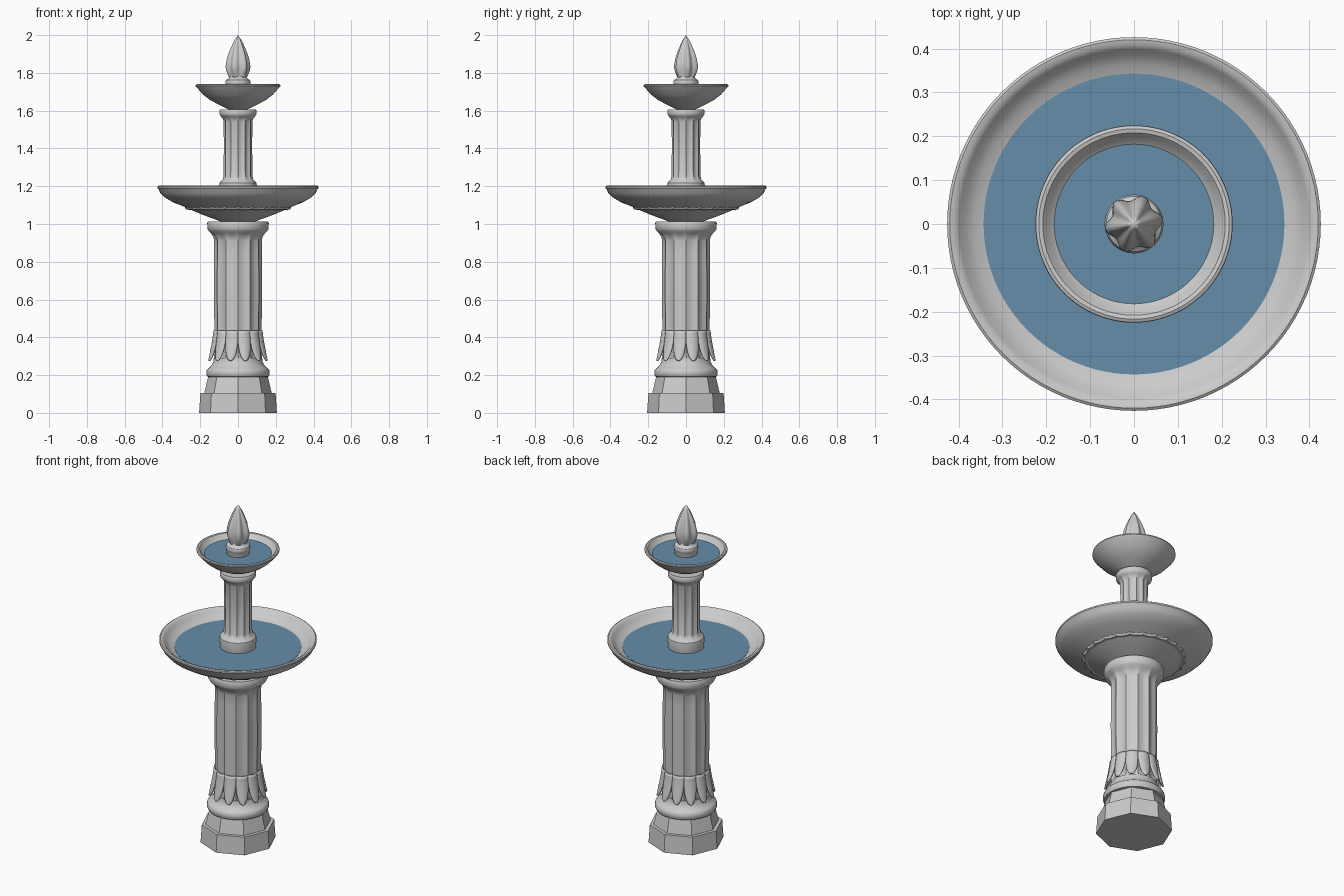
import bpy, bmesh
from math import sin, cos, pi, radians, sqrt


def finish(name, bm, angle=35, color=None):
    bmesh.ops.remove_doubles(bm, verts=bm.verts, dist=1e-5)
    bmesh.ops.recalc_face_normals(bm, faces=bm.faces)
    me = bpy.data.meshes.new(name)
    bm.to_mesh(me)
    bm.free()
    ob = bpy.data.objects.new(name, me)
    bpy.context.collection.objects.link(ob)
    if color:
        mat = bpy.data.materials.new(name)
        mat.diffuse_color = color
        me.materials.append(mat)
    bpy.ops.object.select_all(action='DESELECT')
    ob.select_set(True)
    bpy.context.view_layer.objects.active = ob
    bpy.ops.object.shade_smooth_by_angle(angle=radians(angle))
    return ob


def lathe(name, prof, segs=96, shape=None, angle=35, color=None):
    """Revolve (radius, z, weight) points; shape(theta) gives a weighted radial offset."""
    bm = bmesh.new()
    rings = []
    for p in prof:
        r, z = p[:2]
        w = p[2] if len(p) > 2 else 0
        ring = []
        for i in range(segs):
            t = 2 * pi * i / segs
            rr = max(0, r + (w * shape(t) if shape else 0))
            ring.append(bm.verts.new((rr * cos(t), rr * sin(t), z)))
        rings.append(ring)
    for a, b in zip(rings, rings[1:]):
        for i in range(segs):
            j = (i + 1) % segs
            bm.faces.new((a[i], a[j], b[j], b[i]))
    for ring, p in ((rings[0], prof[0]), (rings[-1], prof[-1])):
        if p[0] > 0:
            bm.faces.new(ring)
    return finish(name, bm, angle, color)


def flutes(n, depth):
    return lambda t: -depth * abs(sin(n * t / 2))


WATER = (0.13, 0.27, 0.40, 1)

# octagonal stepped plinth
lathe("plinth_lower", [(0.206, 0), (0.199, 0.105)], 8, angle=20)
lathe("plinth_upper", [(0.18, 0.10), (0.157, 0.195)], 8, angle=20)

# moulded foot of the main column
lathe("column_foot", [(0.15, 0.19), (0.162, 0.192), (0.167, 0.202), (0.168, 0.215),
                      (0.165, 0.228), (0.158, 0.236), (0.148, 0.243), (0.138, 0.255),
                      (0.131, 0.27), (0.128, 0.29)])

# main fluted shaft with flared capital
lathe("main_column", [(0.126, 0.27, 1), (0.125, 0.45, 1), (0.128, 0.65, 1), (0.126, 0.85, 1),
                      (0.126, 0.91, 1), (0.13, 0.932, 0.7), (0.142, 0.95, 0.3),
                      (0.155, 0.963), (0.162, 0.975), (0.163, 1.005), (0.159, 1.014)],
      144, flutes(12, 0.010))

# collar of hanging leaves
bm = bmesh.new()
NU, NT, COUNT = 8, 16, 12
for k in range(COUNT):
    mid = 2 * pi * (k + 0.5) / COUNT
    rows = []
    for j in range(NT + 1):
        t = sin(pi / 2 * j / NT)
        half = pi / COUNT * sqrt(max(0, 1 - t ** 2.5))
        row = []
        for i in range(NU + 1):
            u = 2 * i / NU - 1
            r = 0.122 + 0.029 * t ** 1.3 + 0.007 * (1 - u * u)
            a = mid + u * half
            row.append(bm.verts.new((r * cos(a), r * sin(a), 0.435 - 0.157 * t)))
        rows.append(row)
    for a, b in zip(rows, rows[1:]):
        for i in range(NU):
            bm.faces.new((a[i], b[i], b[i + 1], a[i + 1]))
leaves = finish("leaf_collar", bm, 40)
mod = leaves.modifiers.new("thickness", 'SOLIDIFY')
mod.thickness = 0.008
mod.offset = 0

# large bowl, outside up over the rim and down inside
lathe("large_bowl", [(0, 1.012), (0.095, 1.014), (0.12, 1.024), (0.19, 1.05), (0.25, 1.075),
                     (0.285, 1.092), (0.345, 1.115), (0.39, 1.142), (0.412, 1.165),
                     (0.42, 1.183), (0.426, 1.190), (0.426, 1.199), (0.42, 1.203),
                     (0.408, 1.201), (0.398, 1.192), (0.385, 1.175), (0.365, 1.162),
                     (0.34, 1.152), (0.25, 1.125), (0, 1.11)])

# scalloped trim under the large bowl
lathe("bowl_trim", [(0.235, 1.08), (0.262, 1.075, 1), (0.275, 1.077, 1), (0.281, 1.084, 1),
                    (0.281, 1.092, 0.6), (0.285, 1.10), (0.235, 1.10)],
      192, flutes(24, 0.010))
lathe("large_water", [(0.343, 1.152), (0.343, 1.155)], color=WATER)

# upper fluted column with foot and capital
lathe("upper_column", [(0.095, 1.14), (0.098, 1.16), (0.100, 1.205), (0.098, 1.217),
                       (0.09, 1.225), (0.081, 1.235, 0.3), (0.077, 1.255, 1), (0.075, 1.40, 1),
                       (0.076, 1.54, 1), (0.08, 1.558, 0.6), (0.089, 1.568, 0.2),
                       (0.096, 1.576), (0.098, 1.585), (0.098, 1.60), (0.094, 1.607)],
      96, flutes(12, 0.007))

# small bowl
lathe("small_bowl", [(0, 1.604), (0.045, 1.605), (0.065, 1.614), (0.11, 1.636), (0.15, 1.658),
                     (0.185, 1.685), (0.207, 1.71), (0.22, 1.724), (0.225, 1.731),
                     (0.224, 1.737), (0.217, 1.740), (0.208, 1.738), (0.2, 1.729),
                     (0.19, 1.717), (0.178, 1.708), (0.12, 1.68), (0, 1.67)])
lathe("small_water", [(0.183, 1.708), (0.183, 1.711)], color=WATER)

# finial: round foot and six-lobed bud
lathe("finial_foot", [(0.06, 1.69), (0.062, 1.735), (0.066, 1.742), (0.067, 1.752),
                      (0.063, 1.762), (0.053, 1.768), (0.046, 1.778), (0.044, 1.79)], 64)
lathe("finial_bud", [(0.044, 1.77, 0.2), (0.052, 1.785, 0.5), (0.062, 1.808, 1),
                     (0.067, 1.83, 1), (0.064, 1.855, 1), (0.057, 1.885, 0.9),
                     (0.046, 1.915, 0.75), (0.033, 1.945, 0.5), (0.018, 1.975, 0.25), (0, 2.0)],
      72, lambda t: -0.007 * (1 - cos(6 * (t - radians(10)))))
